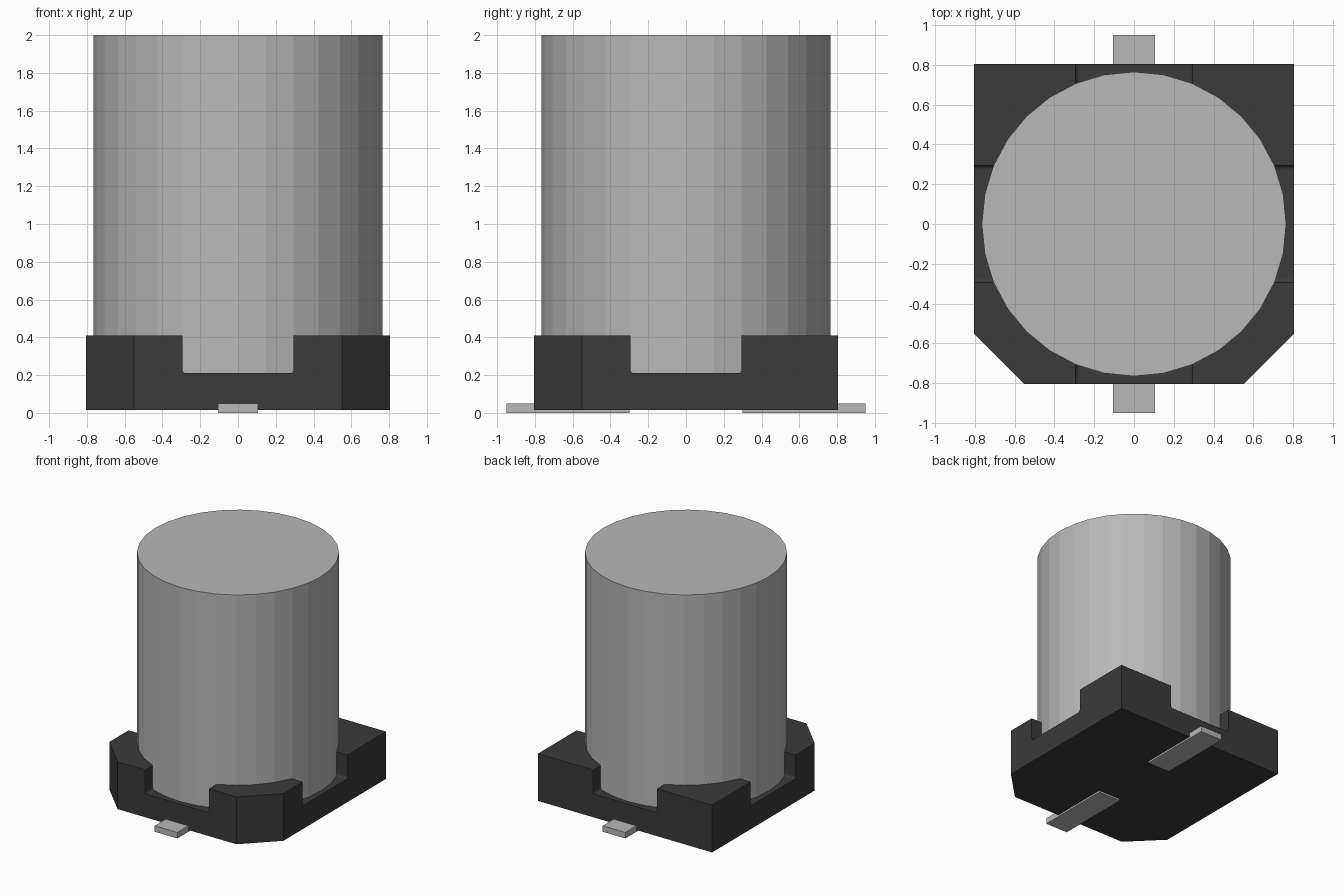
import bpy, bmesh, math
from mathutils import Matrix, Vector

cube = bpy.data.objects.get("Cube")
if cube:
    bpy.data.objects.remove(cube, do_unlink=True)


def material(name, rgb):
    m = bpy.data.materials.new(name)
    m.use_nodes = True
    m.diffuse_color = (*rgb, 1)
    bsdf = next(n for n in m.node_tree.nodes if n.type == 'BSDF_PRINCIPLED')
    bsdf.inputs["Base Color"].default_value = (*rgb, 1)
    return m


METAL = material("light grey metal", (0.48, 0.48, 0.48))
PLASTIC = material("black plastic", (0.043, 0.043, 0.043))


def finish(name, bm, mat):
    bmesh.ops.recalc_face_normals(bm, faces=bm.faces[:])
    me = bpy.data.meshes.new(name)
    bm.to_mesh(me)
    bm.free()
    me.materials.append(mat)
    ob = bpy.data.objects.new(name, me)
    bpy.context.collection.objects.link(ob)
    return ob


def prism(name, outline, direction, mat):
    """Extrude a closed outline of 3D points along a direction."""
    bm = bmesh.new()
    face = bm.faces.new([bm.verts.new(p) for p in outline])
    ext = bmesh.ops.extrude_face_region(bm, geom=[face])
    verts = [g for g in ext["geom"] if isinstance(g, bmesh.types.BMVert)]
    bmesh.ops.translate(bm, verts=verts, vec=Vector(direction))
    return finish(name, bm, mat)


def cylinder(name, radius, z0, z1, mat, sides=32):
    ring = [(radius * math.cos(2 * math.pi * i / sides),
             radius * math.sin(2 * math.pi * i / sides), z0) for i in range(sides)]
    return prism(name, ring, (0, 0, z1 - z0), mat)


def cut(target, cutter):
    cutter.hide_render = True
    mod = target.modifiers.new("cut", 'BOOLEAN')
    mod.operation = 'DIFFERENCE'
    mod.solver = 'EXACT'
    mod.object = cutter
    bpy.context.view_layer.objects.active = target
    bpy.ops.object.modifier_apply(modifier=mod.name)
    bpy.data.objects.remove(cutter, do_unlink=True)


HALF, CHAMFER = 0.805, 0.55          # base half width, start of chamfer
BASE_Z, FLOOR_Z, RIM_Z = 0.015, 0.21, 0.41
SLOT, FILLET = 0.295, 0.02
RADIUS = 0.765

# Base block, chamfered at the two front corners
base = prism("base", [(-HALF, HALF, BASE_Z), (-HALF, -CHAMFER, BASE_Z),
                      (-CHAMFER, -HALF, BASE_Z), (CHAMFER, -HALF, BASE_Z),
                      (HALF, -CHAMFER, BASE_Z), (HALF, HALF, BASE_Z)],
             (0, 0, RIM_Z - BASE_Z), PLASTIC)

# Round seat, then two crossing slots with rounded lower corners
cut(base, cylinder("seat_cutter", RADIUS, FLOOR_Z, 0.6, PLASTIC))
half_slot = [(SLOT, 0.6)]
for i in range(4):
    a = math.radians(30 * i)
    half_slot.append((SLOT - FILLET + FILLET * math.cos(a),
                      FLOOR_Z + FILLET - FILLET * math.sin(a)))
slot = half_slot + [(-x, z) for x, z in reversed(half_slot)]
for turn in (0, math.pi / 2):
    rot = Matrix.Rotation(turn, 3, 'Z')
    cut(base, prism("slot_cutter", [rot @ Vector((x, -1, z)) for x, z in slot],
                    rot @ Vector((0, 2, 0)), PLASTIC))

# Can
cylinder("can", RADIUS, FLOOR_Z, 2.0, METAL)

# Flat leads under the base, front and back
for name, side in (("front_lead", -1), ("back_lead", 1)):
    prism(name, [(-0.105, side * 0.3, 0), (0.105, side * 0.3, 0),
                 (0.105, side * 0.95, 0), (-0.105, side * 0.95, 0)],
          (0, 0, 0.05), METAL)
